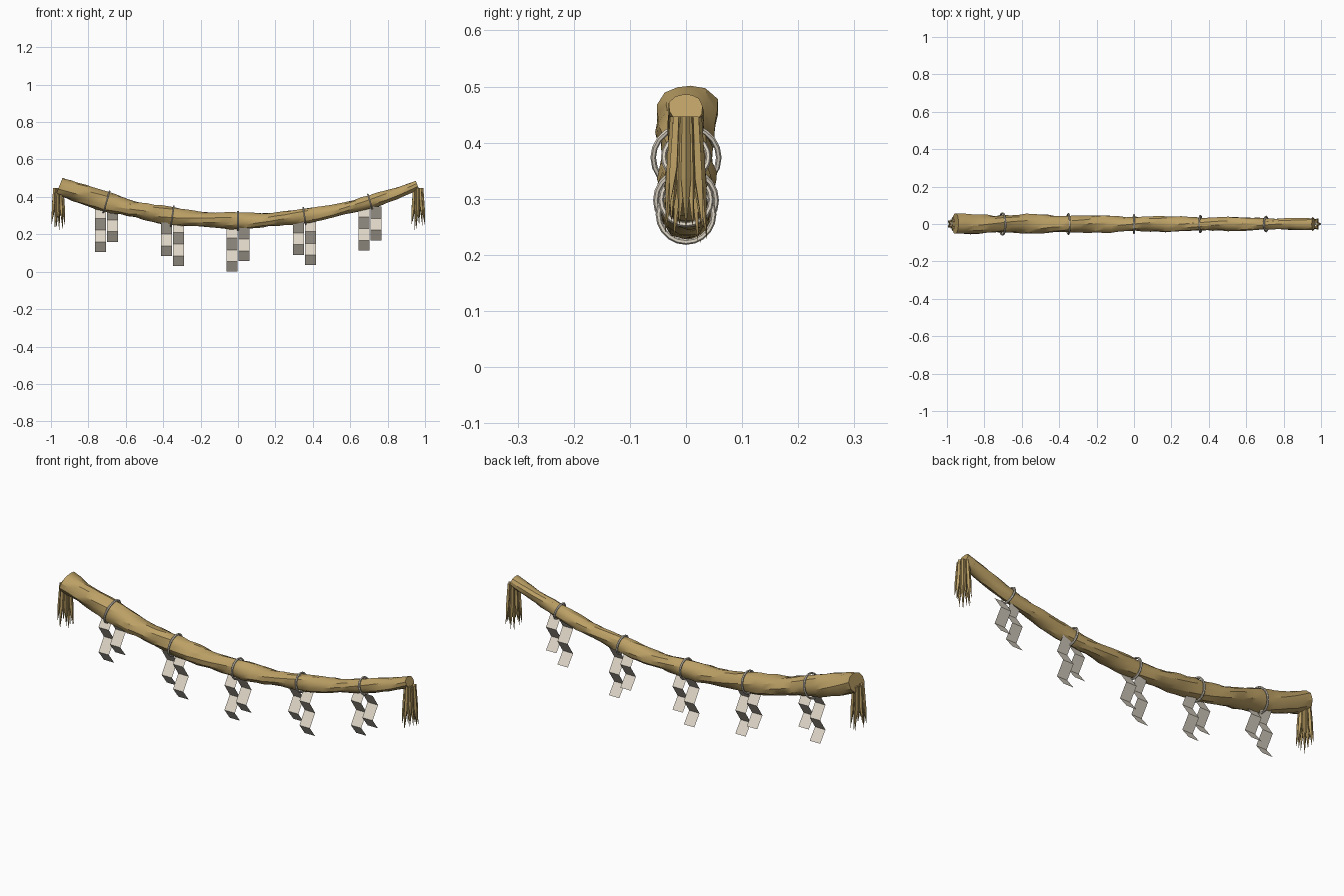
import bpy, bmesh, math, random
from mathutils import Vector

if "Cube" in bpy.data.objects:
    bpy.data.objects.remove(bpy.data.objects["Cube"])

random.seed(4)


def material(name, rgb):
    m = bpy.data.materials.new(name)
    m.diffuse_color = (*rgb, 1)
    m.use_nodes = True
    m.node_tree.nodes["Principled BSDF"].inputs["Base Color"].default_value = m.diffuse_color
    return m


STRAW = material("straw", (0.50, 0.35, 0.13))
PAPER = material("paper", (0.72, 0.66, 0.56))


def make_object(name, bm, mat, angle=None):
    me = bpy.data.meshes.new(name)
    bm.to_mesh(me)
    bm.free()
    me.materials.append(mat)
    ob = bpy.data.objects.new(name, me)
    bpy.context.collection.objects.link(ob)
    if angle:
        bpy.ops.object.select_all(action='DESELECT')
        ob.select_set(True)
        bpy.context.view_layer.objects.active = ob
        bpy.ops.object.shade_smooth_by_angle(angle=math.radians(angle))
    return ob


def loft(bm, rings):
    """Join equal rings of points into a capped tube."""
    loops = [[bm.verts.new(p) for p in ring] for ring in rings]
    n = len(loops[0])
    for a, b in zip(loops, loops[1:]):
        for i in range(n):
            j = (i + 1) % n
            bm.faces.new((a[i], a[j], b[j], b[i]))
    bm.faces.new(loops[0][::-1])
    bm.faces.new(loops[-1])


# Sagging centre line and taper of the rope
def centre(x):
    return Vector((x, 0, 0.272 + 0.205 * x * x))


def slope(x):
    return math.atan(0.41 * x)


def radius(x):
    return 0.0525 - 0.0120 * (x + 0.955)


# Twisted straw rope with two strands and a rough surface
bm = bmesh.new()
rings = []
SIDES, STEPS = 12, 46
for s in range(STEPS + 1):
    x = -0.955 + 1.915 * s / STEPS
    a = slope(x)
    up = Vector((-math.sin(a), 0, math.cos(a)))
    ring = []
    for i in range(SIDES):
        t = 2 * math.pi * i / SIDES + x * 2.0
        lobe = 1 + 0.09 * math.cos(2 * t - x * 17) + random.uniform(-0.07, 0.07)
        r = radius(x) * lobe
        ring.append(centre(x) + up * r * math.cos(t) + Vector((0, r * math.sin(t), 0)))
    rings.append(ring)
loft(bm, rings)
bmesh.ops.recalc_face_normals(bm, faces=bm.faces)
make_object("twisted_rope", bm, STRAW, 30)

# Tassels of pointed straw blades hanging from both ends
for side, cx in (("left", -0.962), ("right", 0.962)):
    bm = bmesh.new()
    count = 14
    for k in range(count):
        t = 2 * math.pi * k / count
        d = Vector((math.cos(t), math.sin(t), 0))
        inner = 1 if k % 2 == 0 else 0.72
        bottom = random.uniform(0.22, 0.29)
        blade = []
        for f, out, w in ((0, 0.022, 0.007), (0.55, 0.028, 0.009), (1, 0.038, 0.0007)):
            z = 0.447 + (bottom - 0.447) * f
            c = Vector((cx, 0, z)) + d * (out * inner)
            if f == 1:
                w = 0.0004
            blade.append([c + Vector((w * math.cos(t + q), w * math.sin(t + q), 0))
                          for q in (0, math.pi / 2, math.pi, 3 * math.pi / 2)])
        loft(bm, blade)
    bmesh.ops.recalc_face_normals(bm, faces=bm.faces)
    make_object(side + "_tassel", bm, STRAW)


# Folded paper strip, zigzagging front to back
def streamer(name, x, bottom, folds, width=0.058, step=0.0625):
    bm = bmesh.new()
    prev = None
    for k in range(folds + 1):
        y = 0.021 if k % 2 == 0 else -0.021
        z = bottom + max(0, k * step - 0.008)
        row = [bm.verts.new((x + sx * width / 2, y, z)) for sx in (-1, 1)]
        if prev:
            bm.faces.new((prev[0], prev[1], row[1], row[0]))
        prev = row
    make_object(name, bm, PAPER)


# Ties around the rope, each holding one long and one short streamer
TIES = ((-0.703, 0.105, 0.160), (-0.351, 0.084, 0.030), (0.0, 0.0, 0.057),
        (0.355, 0.090, 0.035), (0.706, 0.113, 0.168))
for n, (x, low_left, low_right) in enumerate(TIES, 1):
    bpy.ops.mesh.primitive_torus_add(
        major_segments=20, minor_segments=6, major_radius=radius(x) * 1.1 + 0.004,
        minor_radius=0.005, location=centre(x),
        rotation=(0, math.pi / 2 - slope(x), 0))
    tie = bpy.context.object
    tie.name = f"tie_{n}"
    tie.data.materials.append(PAPER)
    bpy.ops.object.shade_smooth_by_angle(angle=math.radians(40))
    left_long = low_left < low_right
    streamer(f"left_streamer_{n}", x - 0.032, low_left, 4 if left_long else 3)
    streamer(f"right_streamer_{n}", x + 0.032, low_right, 3 if left_long else 4)
